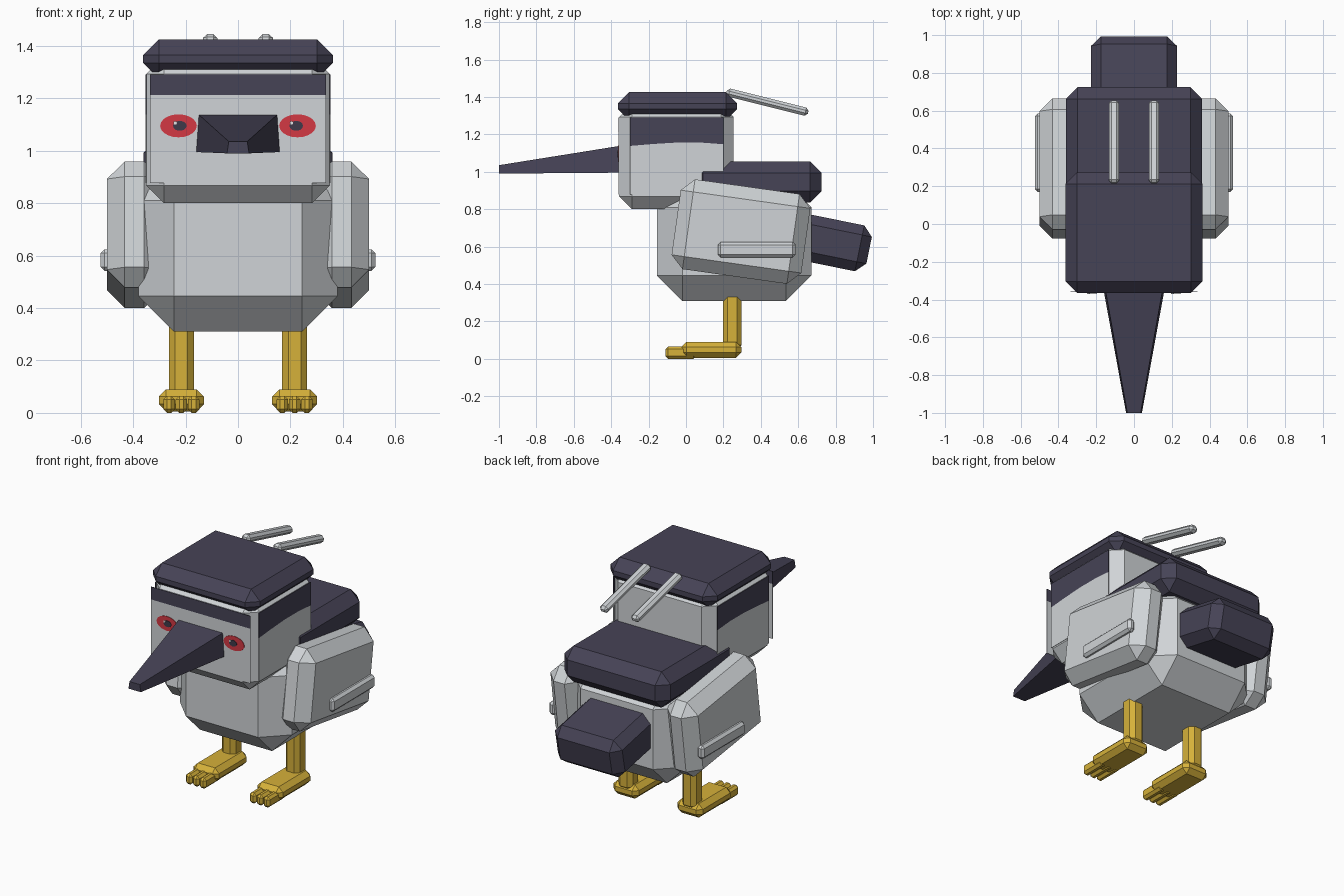
import bpy, bmesh, math
from mathutils import Matrix, Vector

if "Cube" in bpy.data.objects:
    bpy.data.objects.remove(bpy.data.objects["Cube"])


def material(name, r, g, b):
    lin = [((c / 255 + 0.055) / 1.055) ** 2.4 for c in (r, g, b)]
    m = bpy.data.materials.new(name)
    m.diffuse_color = (*lin, 1)
    m.use_nodes = True
    m.node_tree.nodes["Principled BSDF"].inputs["Base Color"].default_value = m.diffuse_color
    return m


GREY = material("light grey", 208, 212, 215)
DARK = material("dark slate", 70, 67, 86)
YELLOW = material("yellow", 214, 177, 58)
RED = material("eye red", 212, 56, 68)
PUPIL = material("pupil", 62, 58, 74)
WHITE = material("eye glint", 240, 240, 240)


def finish(name, bm, mat):
    bmesh.ops.recalc_face_normals(bm, faces=bm.faces)
    me = bpy.data.meshes.new(name)
    bm.to_mesh(me)
    bm.free()
    me.materials.append(mat)
    ob = bpy.data.objects.new(name, me)
    bpy.context.collection.objects.link(ob)
    return ob


def box(name, mat, center, size, bevel, tilt=0):
    """Chamfered box, tilted about the x axis."""
    bm = bmesh.new()
    bmesh.ops.create_cube(bm, size=1, matrix=Matrix.Diagonal((*size, 1)))
    bmesh.ops.bevel(bm, geom=bm.edges[:], offset=bevel, segments=1,
                    profile=0.5, affect='EDGES')
    bm.transform(Matrix.Translation(center) @ Matrix.Rotation(math.radians(tilt), 4, 'X'))
    return finish(name, bm, mat)


def span(name, mat, x, y, z, bevel):
    """Chamfered box given by its extents."""
    ext = (x, y, z)
    return box(name, mat, [(a + b) / 2 for a, b in ext], [b - a for a, b in ext], bevel)


def loft(name, mat, ring_a, ring_b):
    """Solid between two rings of equal point count."""
    bm = bmesh.new()
    a = [bm.verts.new(p) for p in ring_a]
    b = [bm.verts.new(p) for p in ring_b]
    bm.faces.new(a)
    bm.faces.new(b)
    n = len(a)
    for i in range(n):
        j = (i + 1) % n
        bm.faces.new((a[i], a[j], b[j], b[i]))
    return finish(name, bm, mat)


def front_plate(name, mat, pts, y, t=0.004):
    loft(name, mat, [(x, y, z) for x, z in pts], [(x, y - t, z) for x, z in pts])


def side_plate(name, mat, pts, s, x=0.349, t=0.004):
    loft(name, mat, [(s * x, y, z) for y, z in pts], [(s * (x + t), y, z) for y, z in pts])


def ellipse(cx, cz, rx, rz, n=20):
    return [(cx + rx * math.cos(k * math.tau / n), cz + rz * math.sin(k * math.tau / n))
            for k in range(n)]


# Body, head and dark caps
span("body", GREY, (-0.38, 0.38), (-0.155, 0.67), (0.31, 0.945), 0.135)
span("head", GREY, (-0.35, 0.35), (-0.358, 0.255), (0.80, 1.36), 0.068)
span("head_cap", DARK, (-0.362, 0.362), (-0.364, 0.273), (1.275, 1.425), 0.06)
span("back_cap", DARK, (-0.36, 0.36), (0.03, 0.725), (0.835, 1.055), 0.062)

# Tail, sloping down to the rear
tilt = -11.5
d = Vector((0, math.cos(math.radians(tilt)), math.sin(math.radians(tilt))))
box("tail", DARK, Vector((0, 0.979, 0.58)) - d * 0.25, (0.455, 0.5, 0.25), 0.052, tilt)

# Face plate with its upper band
front_plate("face_plate", GREY, [(-0.336, 0.877), (0.336, 0.877), (0.336, 1.213), (-0.336, 1.213)], -0.357)
front_plate("face_band", DARK, [(-0.336, 1.213), (0.336, 1.213), (0.336, 1.29), (-0.336, 1.29)], -0.357)

# Beak
loft("beak", DARK,
     [(-0.16, -0.355, 0.995), (0.16, -0.355, 0.995), (0.15, -0.355, 1.138), (-0.15, -0.355, 1.138)],
     [(-0.042, -1.0, 0.99), (0.042, -1.0, 0.99), (0.035, -1.0, 1.035), (-0.035, -1.0, 1.035)])

for s, side in ((-1, "left"), (1, "right")):
    # Cheek plate and band with a gently arched lower edge
    low = [(-0.30, 1.138), (-0.18, 1.148), (-0.05, 1.156), (0.08, 1.156), (0.2, 1.147)]
    side_plate(f"cheek_plate_{side}", GREY, [(0.2, 0.877), (-0.30, 0.877)] + low, s)
    side_plate(f"cheek_band_{side}", DARK, low + [(0.2, 1.29), (-0.30, 1.29)], s)

    # Eye
    front_plate(f"eye_{side}", RED, ellipse(s * 0.227, 1.095, 0.07, 0.044), -0.360)
    front_plate(f"pupil_{side}", PUPIL, ellipse(s * 0.222, 1.095, 0.026, 0.019, 14), -0.363)
    front_plate(f"eye_glint_{side}", WHITE, ellipse(s * 0.222 - 0.018, 1.106, 0.007, 0.007, 8), -0.366)

    # Wing with its raised bar
    box(f"wing_{side}", GREY, (s * 0.395, 0.294, 0.68), (0.21, 0.70, 0.485), 0.068, -8)
    box(f"wing_bar_{side}", GREY, (s * 0.502, 0.378, 0.583), (0.046, 0.415, 0.082), 0.015)

    # Crest rod
    box(f"crest_rod_{side}", GREY, (s * 0.106, 0.435, 1.372), (0.055, 0.45, 0.045), 0.015, -14)

    # Leg, foot and three toes
    cx = s * 0.216
    span(f"leg_{side}", YELLOW, (cx - 0.048, cx + 0.048), (0.198, 0.298), (0.05, 0.36), 0.024)
    span(f"foot_{side}", YELLOW, (cx - 0.086, cx + 0.086), (-0.025, 0.296), (0.005, 0.09), 0.028)
    for k in (-1, 0, 1):
        tx = cx + k * 0.047
        span(f"toe_{side}_{k + 2}", YELLOW, (tx - 0.022, tx + 0.022), (-0.11, 0.055), (0, 0.065), 0.014)
